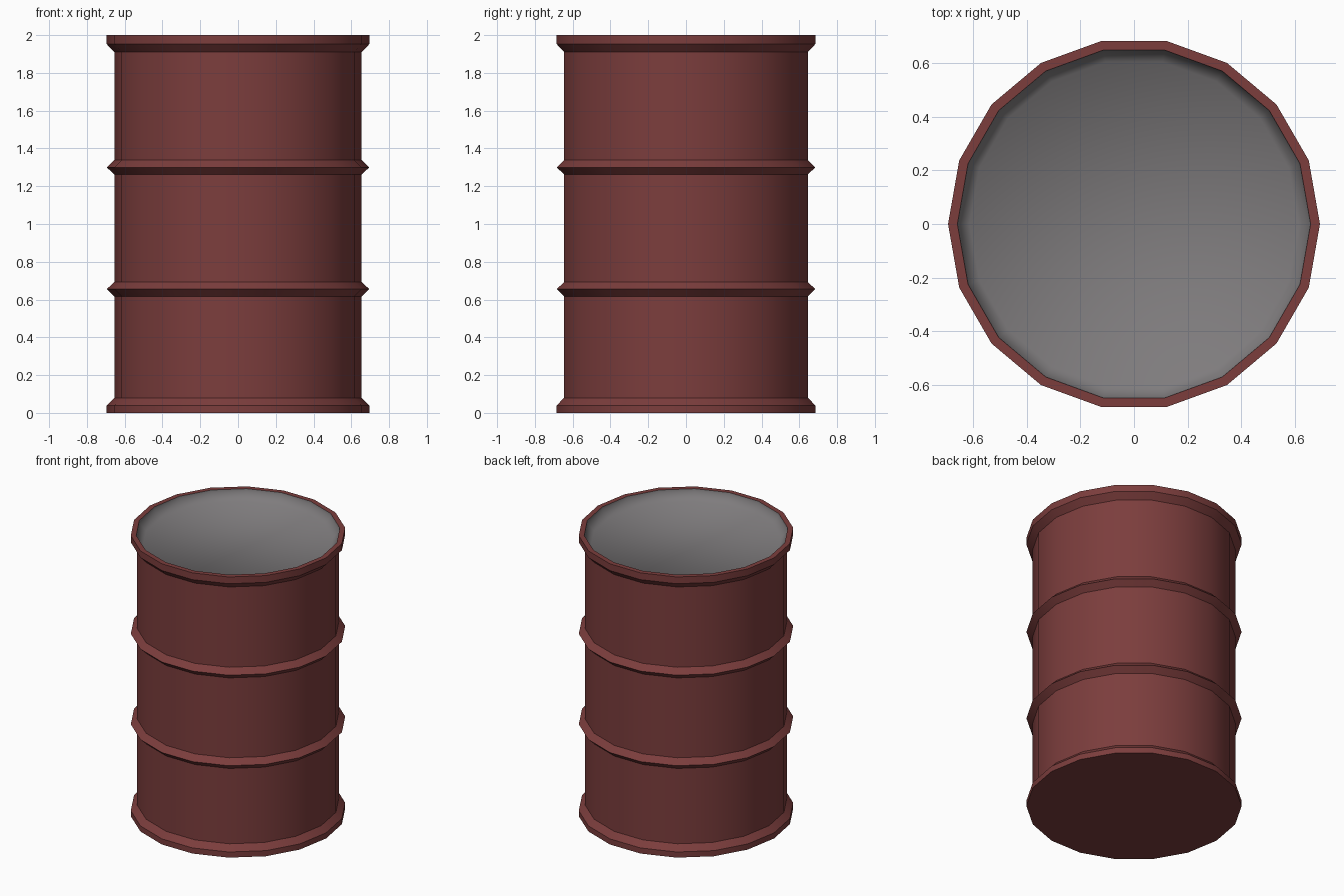
import bpy, bmesh, math

if "Cube" in bpy.data.objects:
    bpy.data.objects.remove(bpy.data.objects["Cube"])

SIDES = 18


def material(name, rgb):
    m = bpy.data.materials.new(name)
    m.diffuse_color = (*rgb, 1)
    m.use_nodes = True
    m.node_tree.nodes["Principled BSDF"].inputs["Base Color"].default_value = m.diffuse_color
    return m


def lathe(name, profile, mat, cap_start=False, cap_end=False):
    """Spin (radius, height) points around z into an 18-sided part."""
    bm = bmesh.new()
    rings = []
    for r, z in profile:
        rings.append([bm.verts.new((r * math.cos(2 * math.pi * i / SIDES),
                                    r * math.sin(2 * math.pi * i / SIDES), z))
                      for i in range(SIDES)])
    for a, b in zip(rings, rings[1:]):
        for i in range(SIDES):
            j = (i + 1) % SIDES
            bm.faces.new((a[i], a[j], b[j], b[i]))
    if cap_start:
        bm.faces.new(rings[0][::-1])
    if cap_end:
        bm.faces.new(rings[-1])
    for f in bm.faces:
        f.smooth = True
    me = bpy.data.meshes.new(name)
    bm.to_mesh(me)
    bm.free()
    me.materials.append(mat)
    ob = bpy.data.objects.new(name, me)
    bpy.context.collection.objects.link(ob)
    return ob


red = material("rust red paint", (0.2, 0.047, 0.046))
grey = material("grey metal", (0.21, 0.2, 0.205))

R, W, INNER = 0.655, 0.695, 0.66

# Drum shell: flared base, two raised hoops, flared rim
profile = [(W, 0), (W, 0.04), (R, 0.08)]
for z in (0.655, 1.30):
    profile += [(R, z - 0.038), (W, z), (R, z + 0.038)]
profile += [(R, 1.91), (W, 1.952), (W, 2.0), (INNER, 2.0)]
body = lathe("drum_body", profile, red, cap_start=True)
bpy.context.view_layer.objects.active = body
body.select_set(True)
bpy.ops.object.shade_smooth_by_angle(angle=math.radians(40))

# Sunken lid with sloped edge, softly shaded
lathe("drum_lid", [(INNER, 2.0), (INNER - 0.003, 1.98), (0.615, 1.93)], grey, cap_end=True)
